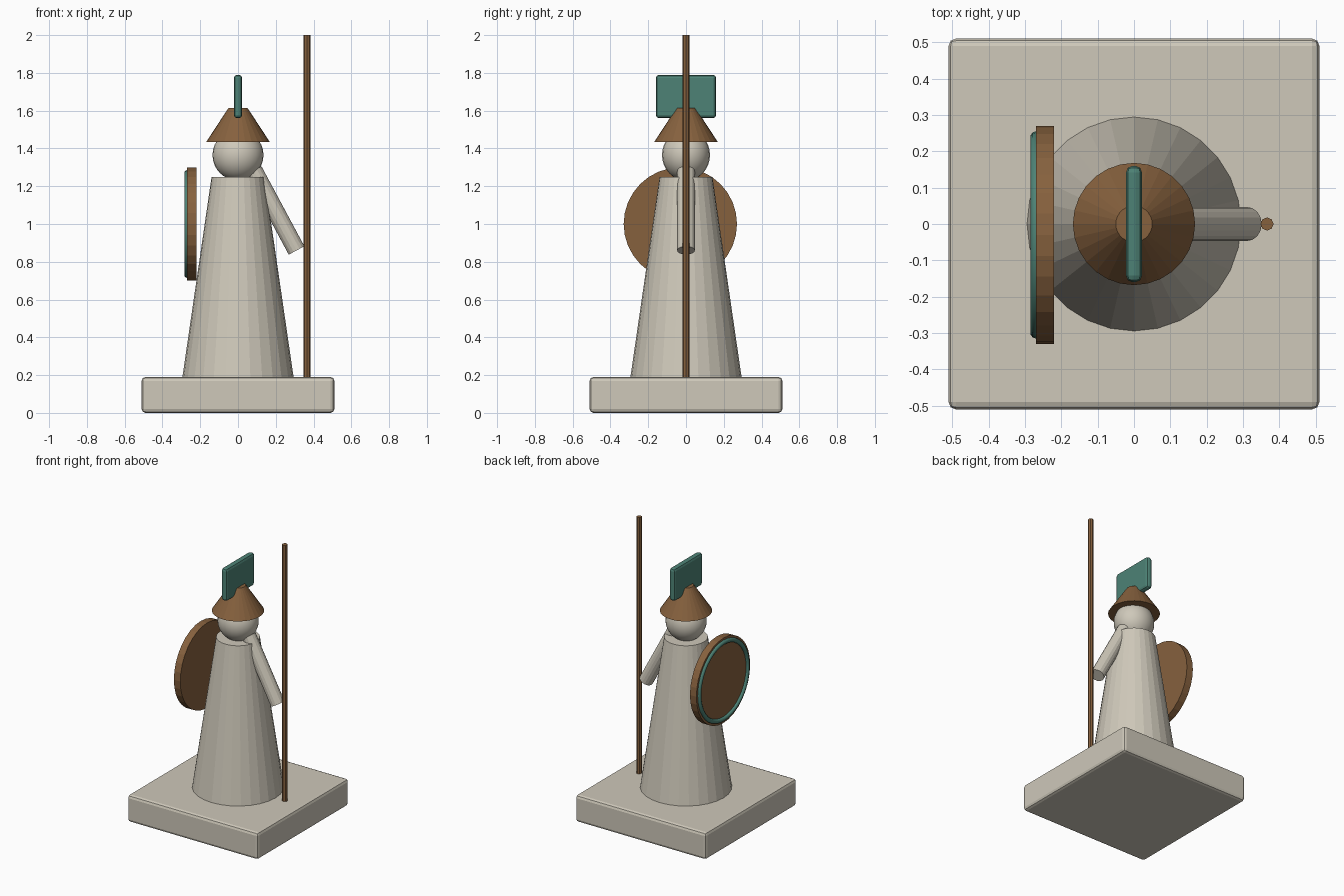
import bpy
import math
from mathutils import Vector

cube = bpy.data.objects.get("Cube")
if cube:
    bpy.data.objects.remove(cube, do_unlink=True)


def material(name, rgb):
    m = bpy.data.materials.new(name)
    m.use_nodes = True
    m.diffuse_color = (*rgb, 1)
    m.node_tree.nodes["Principled BSDF"].inputs["Base Color"].default_value = (*rgb, 1)
    return m


stone = material("pale stone", (0.62, 0.58, 0.49))
wood = material("brown wood", (0.24, 0.12, 0.048))
teal = material("teal paint", (0.075, 0.225, 0.18))


def finish(name, mat):
    ob = bpy.context.object
    ob.name = name
    ob.data.materials.append(mat)
    return ob


def block(name, mat, size, loc, bevel):
    bpy.ops.mesh.primitive_cube_add(size=1, location=loc)
    ob = finish(name, mat)
    ob.scale = size
    bpy.ops.object.transform_apply(location=False, rotation=False, scale=True)
    mod = ob.modifiers.new("soft edges", 'BEVEL')
    mod.width = bevel
    mod.segments = 2
    return ob


def rod(name, mat, start, end, r1, r2, sides):
    """Capped cylinder or cone between two points."""
    a, b = Vector(start), Vector(end)
    d = b - a
    bpy.ops.mesh.primitive_cone_add(
        vertices=sides, radius1=r1, radius2=r2, depth=d.length,
        location=(a + b) / 2, rotation=d.to_track_quat('Z', 'Y').to_euler())
    return finish(name, mat)


# Plinth and robed body
block("plinth", stone, (1.02, 1.02, 0.19), (0, 0, 0.095), 0.02)
rod("robe", stone, (0, 0, 0.185), (0, 0, 1.25), 0.295, 0.14, 28)

# Head
bpy.ops.mesh.primitive_uv_sphere_add(segments=24, ring_count=16, radius=0.135,
                                     location=(0, 0, 1.365))
head = finish("head", stone)
head.scale = (1, 0.94, 1)
bpy.ops.object.shade_smooth()

# Helmet with upright crest
rod("helmet", wood, (0, 0, 1.435), (0, 0, 1.615), 0.168, 0.05, 28)
block("crest", teal, (0.044, 0.32, 0.23), (0, 0, 1.675), 0.018)

# Arm and spear
rod("left_arm", stone, (0.083, 0, 1.283), (0.31, 0, 0.86), 0.047, 0.047, 16)
rod("spear", wood, (0.366, 0, 0.185), (0.366, 0, 2.0), 0.018, 0.018, 8)

# Round shield with painted rim ring
rod("shield", wood, (-0.22, -0.03, 1.0), (-0.27, -0.03, 1.0), 0.3, 0.3, 32)
bpy.ops.mesh.primitive_torus_add(
    major_segments=40, minor_segments=10, major_radius=0.27, minor_radius=0.015,
    location=(-0.27, -0.03, 1.0), rotation=(0, math.pi / 2, 0))
finish("shield_ring", teal)
bpy.ops.object.shade_smooth()
